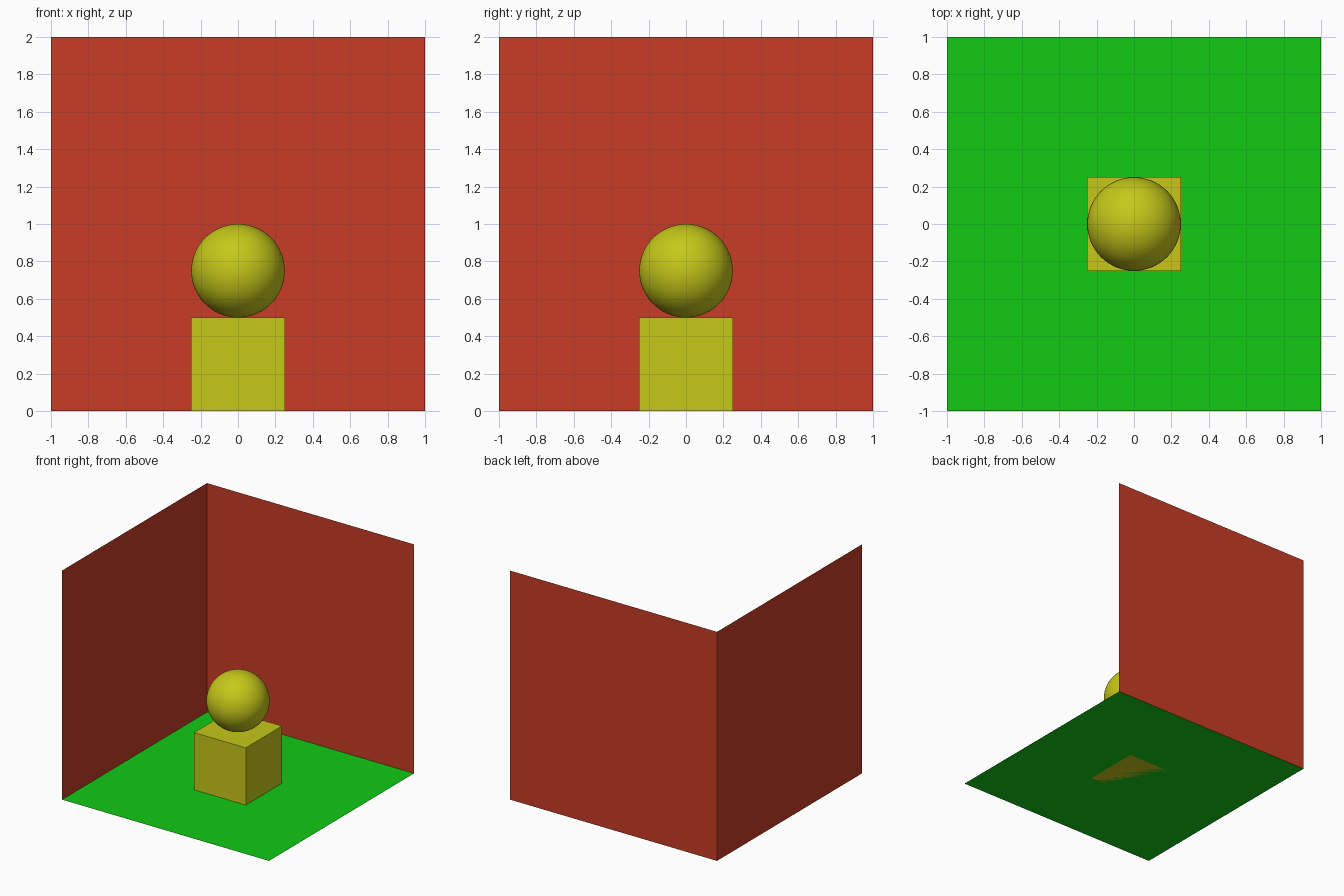
import bpy
from math import radians

if "Cube" in bpy.data.objects:
    bpy.data.objects.remove(bpy.data.objects["Cube"])


def material(name, rgb):
    mat = bpy.data.materials.new(name)
    mat.diffuse_color = (*rgb, 1)
    mat.use_nodes = True
    mat.node_tree.nodes["Principled BSDF"].inputs["Base Color"].default_value = mat.diffuse_color
    return mat


def finish(name, mat):
    obj = bpy.context.object
    obj.name = name
    obj.data.materials.append(mat)
    return obj


def panel(name, location, rotation, mat):
    bpy.ops.mesh.primitive_plane_add(
        size=2, location=location, rotation=[radians(a) for a in rotation])
    return finish(name, mat)


green = material("green", (0.006, 0.59, 0.007))
red = material("red", (0.577, 0.045, 0.019))
yellow = material("yellow", (0.565, 0.578, 0.010))

# Open room corner: thin floor and two walls facing inward
panel("floor", (0, 0, 0), (0, 0, 0), green)
panel("back_wall", (0, 1, 1), (90, 0, 0), red)
panel("left_wall", (-1, 0, 1), (0, 90, 0), red)

# Pedestal standing on the floor
bpy.ops.mesh.primitive_cube_add(size=0.5, location=(0, 0, 0.25))
finish("pedestal", yellow)

# Ball resting on the pedestal
bpy.ops.mesh.primitive_uv_sphere_add(
    segments=64, ring_count=32, radius=0.25, location=(0, 0, 0.75))
finish("ball", yellow)
bpy.ops.object.shade_smooth()
